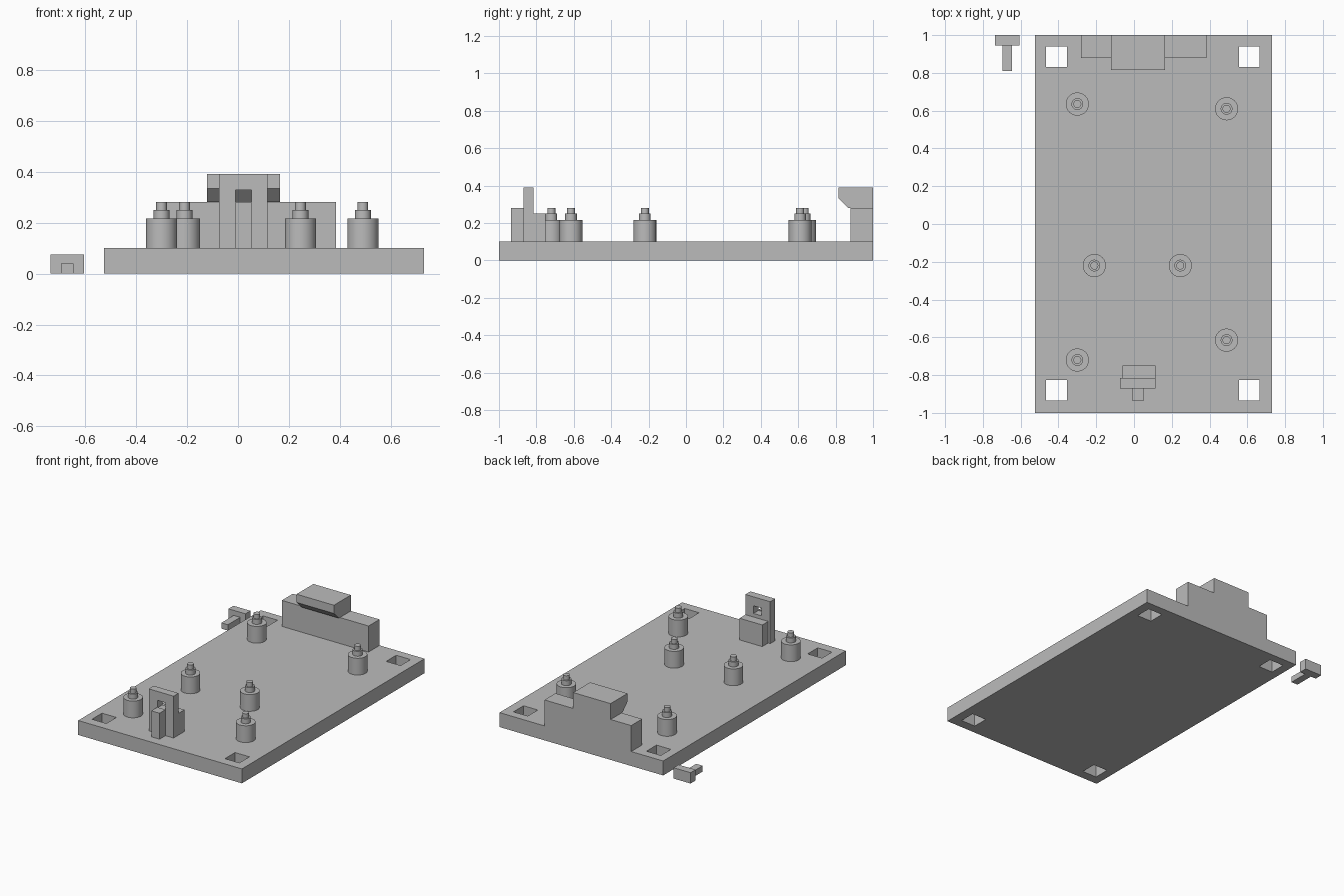
import bpy, bmesh
from mathutils import Matrix, Vector

cube = bpy.data.objects.get("Cube")
if cube:
    bpy.data.objects.remove(cube)

grey = bpy.data.materials.new("plain grey")
grey.use_nodes = True
colour = (0.5, 0.5, 0.5, 1)
grey.diffuse_color = colour
grey.node_tree.nodes["Principled BSDF"].inputs["Base Color"].default_value = colour


def finish(name, bm):
    bmesh.ops.recalc_face_normals(bm, faces=bm.faces)
    mesh = bpy.data.meshes.new(name)
    bm.to_mesh(mesh)
    bm.free()
    mesh.materials.append(grey)
    obj = bpy.data.objects.new(name, mesh)
    bpy.context.collection.objects.link(obj)
    return obj


def add_box(bm, x, y, z):
    lo, hi = Vector((x[0], y[0], z[0])), Vector((x[1], y[1], z[1]))
    matrix = Matrix.Translation((lo + hi) / 2) @ Matrix.Diagonal((*(hi - lo), 1))
    bmesh.ops.create_cube(bm, size=1, matrix=matrix)


def box(name, x, y, z):
    bm = bmesh.new()
    add_box(bm, x, y, z)
    return finish(name, bm)


def cut(obj, cutter):
    mod = obj.modifiers.new("cut", 'BOOLEAN')
    mod.operation = 'DIFFERENCE'
    mod.solver = 'EXACT'
    mod.object = cutter
    cutter.hide_render = True
    cutter.hide_set(True)
    bpy.context.view_layer.objects.active = obj
    bpy.ops.object.modifier_apply(modifier=mod.name)
    bpy.data.objects.remove(cutter)


def extrude_profile(name, points, x0, x1):
    """Extrude a (y, z) outline along x."""
    bm = bmesh.new()
    face = bm.faces.new([bm.verts.new((x0, y, z)) for y, z in points])
    geom = bmesh.ops.extrude_face_region(bm, geom=[face])["geom"]
    verts = [v for v in geom if isinstance(v, bmesh.types.BMVert)]
    bmesh.ops.translate(bm, verts=verts, vec=(x1 - x0, 0, 0))
    return finish(name, bm)


# Base plate with four square corner holes
base = 0.1
plate = box("base_plate", (-0.525, 0.73), (-1, 1), (0, base))
bm = bmesh.new()
for x in (-0.41, 0.61):
    for y in (-0.88, 0.885):
        add_box(bm, (x - 0.055, x + 0.055), (y - 0.055, y + 0.055), (-0.1, 0.2))
cut(plate, finish("hole_cutter", bm))

# Rear wall and its overhanging catch
box("rear_wall", (-0.28, 0.385), (0.88, 1), (base, 0.28))
catch = [(1, 0.28), (1, 0.39), (0.815, 0.39), (0.815, 0.333), (0.868, 0.28)]
extrude_profile("rear_catch", catch, -0.122, 0.165)

# Front upright with a window, front rib and rear support
upright = box("front_upright", (-0.075, 0.115), (-0.87, -0.815), (base, 0.39))
cut(upright, box("window_cutter", (-0.01, 0.053), (-1, -0.7), (0.275, 0.328)))
box("front_rib", (-0.01, 0.053), (-0.935, -0.87), (base, 0.28))
box("upright_support", (-0.06, 0.115), (-0.815, -0.75), (base, 0.25))

# Stepped standoffs
steps = [(0.061, base, 0.216), (0.031, 0.216, 0.25), (0.021, 0.25, 0.28)]
places = [(-0.3, 0.635), (0.49, 0.61), (-0.21, -0.22),
          (0.245, -0.22), (-0.3, -0.72), (0.49, -0.615)]
for i, (x, y) in enumerate(places, 1):
    bm = bmesh.new()
    for r, z0, z1 in steps:
        bmesh.ops.create_cone(bm, cap_ends=True, segments=48, radius1=r, radius2=r,
                              depth=z1 - z0,
                              matrix=Matrix.Translation((x, y, (z0 + z1) / 2)))
    post = finish(f"standoff_{i}", bm)
    bpy.ops.object.select_all(action='DESELECT')
    post.select_set(True)
    bpy.context.view_layer.objects.active = post
    bpy.ops.object.shade_smooth_by_angle()

# Loose locking pin beside the plate
box("pin_head", (-0.735, -0.605), (0.945, 1), (0, 0.075))
box("pin_stem", (-0.695, -0.645), (0.81, 0.945), (0, 0.04))
